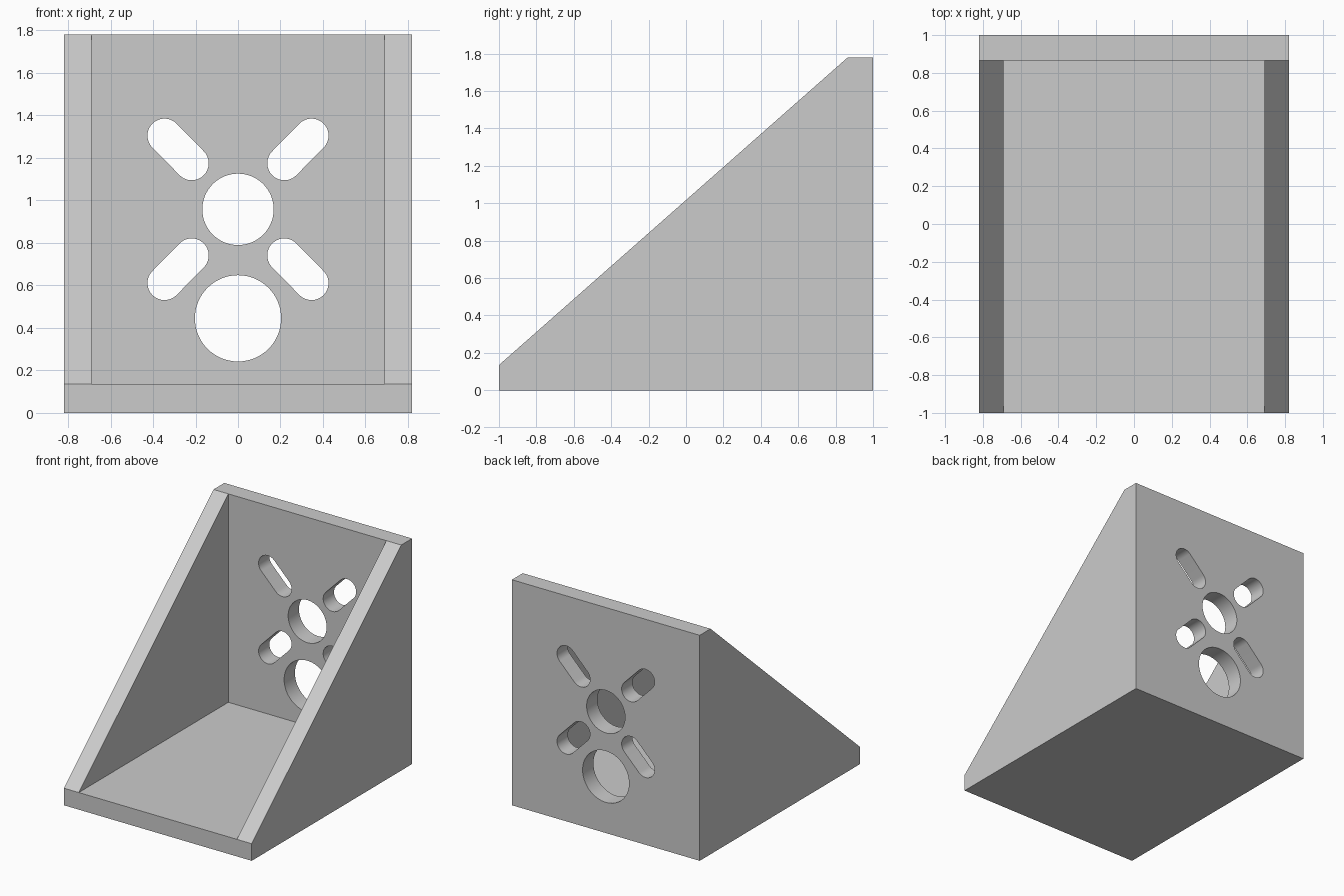
import bpy
import bmesh
import math
from mathutils import Vector

cube = bpy.data.objects.get("Cube")
if cube:
    bpy.data.objects.remove(cube, do_unlink=True)

HALF_W, HEIGHT, WALL = 0.82, 1.78, 0.135
AXIS_Z = 0.958          # height of the central bore
SLOT_R = 0.08

grey = bpy.data.materials.new("plain grey")
grey.use_nodes = True
grey.diffuse_color = (0.6, 0.6, 0.6, 1)
grey.node_tree.nodes["Principled BSDF"].inputs["Base Color"].default_value = (0.6, 0.6, 0.6, 1)


def prism(name, points, offset):
    """Solid made by extruding a closed outline along offset."""
    bm = bmesh.new()
    face = bm.faces.new([bm.verts.new(p) for p in points])
    out = bmesh.ops.extrude_face_region(bm, geom=[face])
    moved = [g for g in out["geom"] if isinstance(g, bmesh.types.BMVert)]
    bmesh.ops.translate(bm, verts=moved, vec=offset)
    bmesh.ops.recalc_face_normals(bm, faces=bm.faces)
    mesh = bpy.data.meshes.new(name)
    bm.to_mesh(mesh)
    bm.free()
    mesh.materials.append(grey)
    obj = bpy.data.objects.new(name, mesh)
    bpy.context.collection.objects.link(obj)
    return obj


def side_profile(name, profile, half_width):
    return prism(name, [(-half_width, y, z) for y, z in profile], (2 * half_width, 0, 0))


def slot_cutter(name, start, end, radius, steps=32):
    """Rounded slot through the back plate; equal ends give a round hole."""
    a, b = Vector(start), Vector(end)
    along = math.atan2(b.y - a.y, b.x - a.x)
    outline = []
    for centre, turn in ((b, -math.pi / 2), (a, math.pi / 2)):
        last = steps if a == b else steps + 1
        for i in range(last):
            t = along + turn + math.pi * i / steps
            outline.append((centre.x + radius * math.cos(t), 0.7,
                            centre.y + radius * math.sin(t)))
    return prism(name, outline, (0, 0.6, 0))


# Solid wedge with blunt front edge and flat top
bracket = side_profile("angle_bracket", [
    (-1, 0), (1, 0), (1, HEIGHT), (1 - WALL, HEIGHT), (-1, WALL)], HALF_W)

# Open cavity between the two side gussets
cutters = [side_profile("cavity_cutter", [
    (-1.5, WALL), (1 - WALL, WALL), (1 - WALL, 2.2), (-1.5, 2.2)], HALF_W - WALL + 0.005)]

# Central bore and larger lower hole
for name, z, radius in (("bore_cutter", AXIS_Z, 0.168), ("lower_hole_cutter", 0.445, 0.203)):
    cutters.append(slot_cutter(name, (0, z), (0, z), radius))

# Four diagonal mounting slots around the bore
for sx in (-1, 1):
    for sz in (-1, 1):
        cutters.append(slot_cutter("slot_cutter",
                                   (sx * 0.218, AXIS_Z + sz * 0.217),
                                   (sx * 0.346, AXIS_Z + sz * 0.347), SLOT_R))

bpy.ops.object.select_all(action="DESELECT")
bpy.context.view_layer.objects.active = bracket
bracket.select_set(True)
for cutter in cutters:
    cutter.hide_render = True
    mod = bracket.modifiers.new("cut", "BOOLEAN")
    mod.operation = "DIFFERENCE"
    mod.solver = "EXACT"
    mod.object = cutter
    bpy.ops.object.modifier_apply(modifier=mod.name)
    bpy.data.objects.remove(cutter, do_unlink=True)

# Smooth hole walls, crisp edges elsewhere
bpy.ops.object.shade_smooth_by_angle(angle=math.radians(30))
